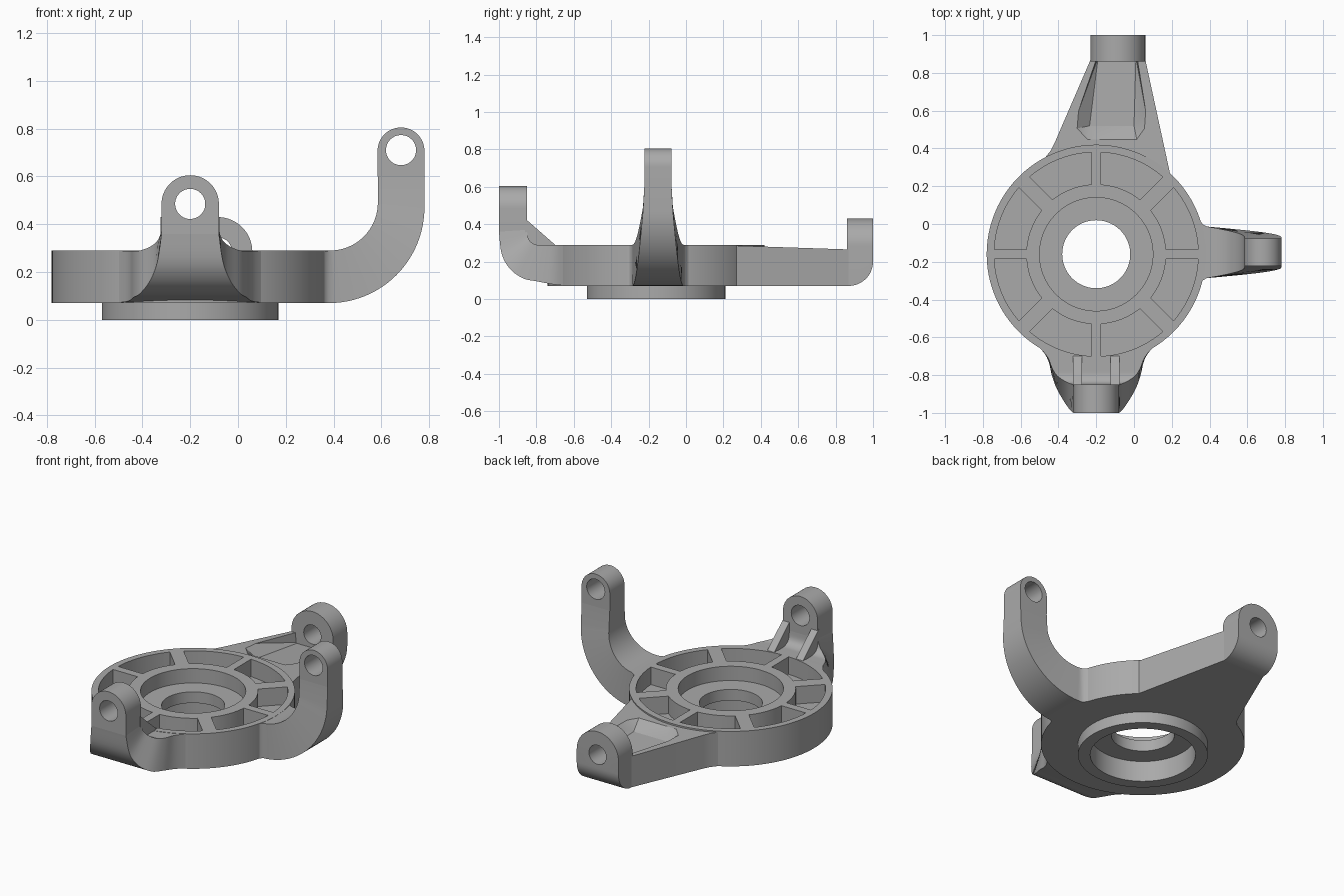
import bpy, bmesh
from math import sin, cos, asin, pi, radians
from mathutils import Vector

if "Cube" in bpy.data.objects:
    bpy.data.objects.remove(bpy.data.objects["Cube"])

metal = bpy.data.materials.new("cast_grey")
metal.use_nodes = True
GREY = (0.4, 0.4, 0.4, 1)
metal.diffuse_color = GREY
metal.node_tree.nodes["Principled BSDF"].inputs["Base Color"].default_value = GREY

HUB = Vector((-0.2, -0.16, 0))
BOTTOM, TOP = 0.07, 0.29
HOLE = 0.063
parts = []


def finish(name, bm, helper=False):
    bmesh.ops.recalc_face_normals(bm, faces=bm.faces)
    mesh = bpy.data.meshes.new(name)
    bm.to_mesh(mesh)
    bm.free()
    ob = bpy.data.objects.new(name, mesh)
    bpy.context.collection.objects.link(ob)
    mesh.materials.append(metal)
    ob.hide_render = helper
    if not helper:
        parts.append(ob)
    return ob


def add_prism(bm, outline, axis, lo, hi):
    place = {"X": lambda a, b, t: (t, a, b),
             "Y": lambda a, b, t: (a, t, b),
             "Z": lambda a, b, t: (a, b, t)}[axis]
    rings = [[bm.verts.new(place(a, b, t)) for a, b in outline] for t in (lo, hi)]
    n = len(outline)
    for ring in rings:
        bm.faces.new(ring)
    for i in range(n):
        j = (i + 1) % n
        bm.faces.new((rings[0][i], rings[0][j], rings[1][j], rings[1][i]))


def prism(name, outline, axis, lo, hi, helper=False):
    bm = bmesh.new()
    add_prism(bm, outline, axis, lo, hi)
    return finish(name, bm, helper)


def circle(a, b, r, n=48):
    return [(a + r * cos(2 * pi * i / n), b + r * sin(2 * pi * i / n)) for i in range(n)]


def arch(centre, height, r, base, n=32):
    top = [(centre + r * cos(pi * i / n), height + r * sin(pi * i / n)) for i in range(n + 1)]
    return [(centre + r, base)] + top + [(centre - r, base)]


def cut(ob, cutter):
    mod = ob.modifiers.new("cut", "BOOLEAN")
    mod.operation, mod.solver, mod.object = "DIFFERENCE", "EXACT", cutter
    bpy.context.view_layer.objects.active = ob
    bpy.ops.object.modifier_apply(modifier=mod.name)
    bpy.data.objects.remove(cutter)


def hub_plug():
    return prism("hub_plug", circle(HUB.x, HUB.y, 0.57, 96), "Z", -1, 1, True)


def smooth_rows(rows, steps=5):
    # Catmull-Rom interpolation of the arm stations
    rows = [Vector(r) for r in rows]
    out = []
    for i in range(len(rows) - 1):
        p0, p1, p2 = rows[max(i - 1, 0)], rows[i], rows[i + 1]
        p3 = rows[min(i + 2, len(rows) - 1)]
        for k in range(steps):
            t = k / steps
            out.append(p1 + (p2 - p0) * (t / 2) + (p0 * 2 - p1 * 5 + p2 * 4 - p3) * (t * t / 2)
                       + (p1 * 3 - p0 - p2 * 3 + p3) * (t ** 3 / 2))
    return out + [rows[-1]]


def arm(name, stations, place):
    # each station: outer (a, z), inner (a, z), half width
    bm = bmesh.new()
    rings = []
    for oa, oz, ia, iz, w in stations:
        corners = ((oa, oz, -w), (oa, oz, w), (ia, iz, w), (ia, iz, -w))
        rings.append([bm.verts.new(place(*c)) for c in corners])
    for r, s in zip(rings, rings[1:]):
        for i in range(4):
            j = (i + 1) % 4
            bm.faces.new((r[i], r[j], s[j], s[i]))
    bm.faces.new(rings[0])
    bm.faces.new(rings[-1])
    ob = finish(name, bm)
    cut(ob, hub_plug())
    return ob


# Hub: turned profile with stepped bore and lower collar
profile = [(0.18, 0.13), (0.30, 0.13), (0.30, 0), (0.37, 0), (0.37, BOTTOM), (0.58, BOTTOM),
           (0.58, TOP), (0.30, TOP), (0.30, 0.2), (0.18, 0.2)]
bm = bmesh.new()
SEG = 96
rings = []
for s in range(SEG):
    a = 2 * pi * s / SEG
    rings.append([bm.verts.new(HUB + Vector((r * cos(a), r * sin(a), z))) for r, z in profile])
for s in range(SEG):
    r, q = rings[s], rings[(s + 1) % SEG]
    for i in range(len(profile)):
        j = (i + 1) % len(profile)
        bm.faces.new((r[i], r[j], q[j], q[i]))
hub = finish("hub", bm)

# Eight pockets leave the spokes standing
bm = bmesh.new()
for k in range(8):
    widths = (0.05, 0.08) if k % 2 == 0 else (0.08, 0.05)
    outline = []
    for r, order in ((0.37, range(13)), (0.54, range(12, -1, -1))):
        start = radians(45 * k) + asin(widths[0] / 2 / r)
        end = radians(45 * (k + 1)) - asin(widths[1] / 2 / r)
        for i in order:
            a = start + (end - start) * i / 12
            outline.append((HUB.x + r * cos(a), HUB.y + r * sin(a)))
    add_prism(bm, outline, "Z", 0.18, 0.4)
cut(hub, finish("pockets", bm, True))

# Front arm, curling up into its lug
front = smooth_rows([
    (-0.58, BOTTOM, -0.58, 0.288, 0.38), (-0.66, 0.073, -0.66, 0.288, 0.295),
    (-0.72, 0.08, -0.71, 0.288, 0.255), (-0.80, 0.095, -0.76, 0.288, 0.235),
    (-0.87, 0.11, -0.80, 0.29, 0.21), (-0.94, 0.16, -0.83, 0.305, 0.17),
    (-0.985, 0.24, -0.845, 0.33, 0.138), (-1, 0.36, -0.85, 0.37, 0.12)])
arm("front_arm", front, lambda a, z, w: (HUB.x + w, a, z))
lug = prism("front_lug", arch(HUB.x, 0.485, 0.12, 0.36), "Y", -1, -0.85)
cut(lug, prism("drill", circle(HUB.x, 0.485, HOLE), "Y", -2, 0, True))
for side in (-1, 1):
    x = HUB.x + side * 0.1
    prism("front_gusset", [(-0.86, 0.27), (-0.70, 0.27), (-0.70, TOP), (-0.86, 0.43)],
          "X", x - 0.024, x + 0.024)

# Side arm, sweeping a quarter turn upward into its lug
SIDE_Y = -0.15
side_rows = [(0.24, BOTTOM, 0.24, 0.288, 0.3), (0.33, BOTTOM, 0.33, 0.288, 0.215),
             (0.345, BOTTOM, 0.345, 0.288, 0.175), (0.365, BOTTOM, 0.365, 0.288, 0.148)]
for i in range(25):
    t = i / 24
    s, c = sin(t * pi / 2), cos(t * pi / 2)
    side_rows.append((0.38 + 0.4 * s, 0.47 - 0.4 * c, 0.385 + 0.2 * s, 0.49 - 0.2 * c,
                      0.137 - 0.057 * t))
side_rows.append((0.78, 0.6, 0.585, 0.6, 0.073))
arm("side_arm", side_rows, lambda a, z, w: (a, SIDE_Y + w, z))
lug = prism("side_lug", arch(0.682, 0.707, 0.098, 0.6), "Y", SIDE_Y - 0.073, SIDE_Y + 0.073)
cut(lug, prism("drill", circle(0.682, 0.71, HOLE), "Y", -1, 1, True))

# Rear arm: tapered plate whose top falls slightly toward its lug
bm = bmesh.new()
add_prism(bm, [(-0.23, 0.87), (-0.42, 0.43), (-0.44, 0.39), (-0.48, 0.34), (-0.4, 0.2),
               (0.1, 0.2), (0.19, 0.27), (0.06, 0.87)], "Z", BOTTOM, TOP)
for v in bm.verts:
    if v.co.z > 0.2:
        v.co.z = 0.285 - 0.02 * (v.co.y - 0.27) / 0.6
rear = finish("rear_arm", bm)
cut(rear, hub_plug())

# Sloped recess between the two edge ribs
bm = bmesh.new()
for co in ((-0.19, 0.88, 0.2), (0.01, 0.88, 0.2), (-0.235, 0.52, 0.225), (0, 0.52, 0.225),
           (-0.2, 0.88, 0.3), (0.02, 0.88, 0.3), (-0.33, 0.5, 0.3), (0.08, 0.5, 0.3),
           (-0.25, 0.42, 0.3), (0.02, 0.42, 0.3)):
    bm.verts.new(co)
bmesh.ops.convex_hull(bm, input=bm.verts)
cut(rear, finish("recess", bm, True))

# Rear lug with a rounded lower heel
bm = bmesh.new()
add_prism(bm, arch(-0.085, 0.285, 0.145, BOTTOM), "Y", 0.86, 1)
heel = [e for e in bm.edges if all(v.co.y > 0.99 and v.co.z < 0.08 for v in e.verts)]
bmesh.ops.bevel(bm, geom=heel, offset=0.13, segments=12, profile=0.5, affect="EDGES")
lug = finish("rear_lug", bm)
cut(lug, prism("drill", circle(-0.085, 0.285, 0.06), "Y", 0, 2, True))

# Smooth the curved walls, keep machined edges crisp
bpy.ops.object.select_all(action="DESELECT")
for ob in parts:
    ob.select_set(True)
bpy.context.view_layer.objects.active = hub
bpy.ops.object.shade_smooth_by_angle(angle=radians(30))
